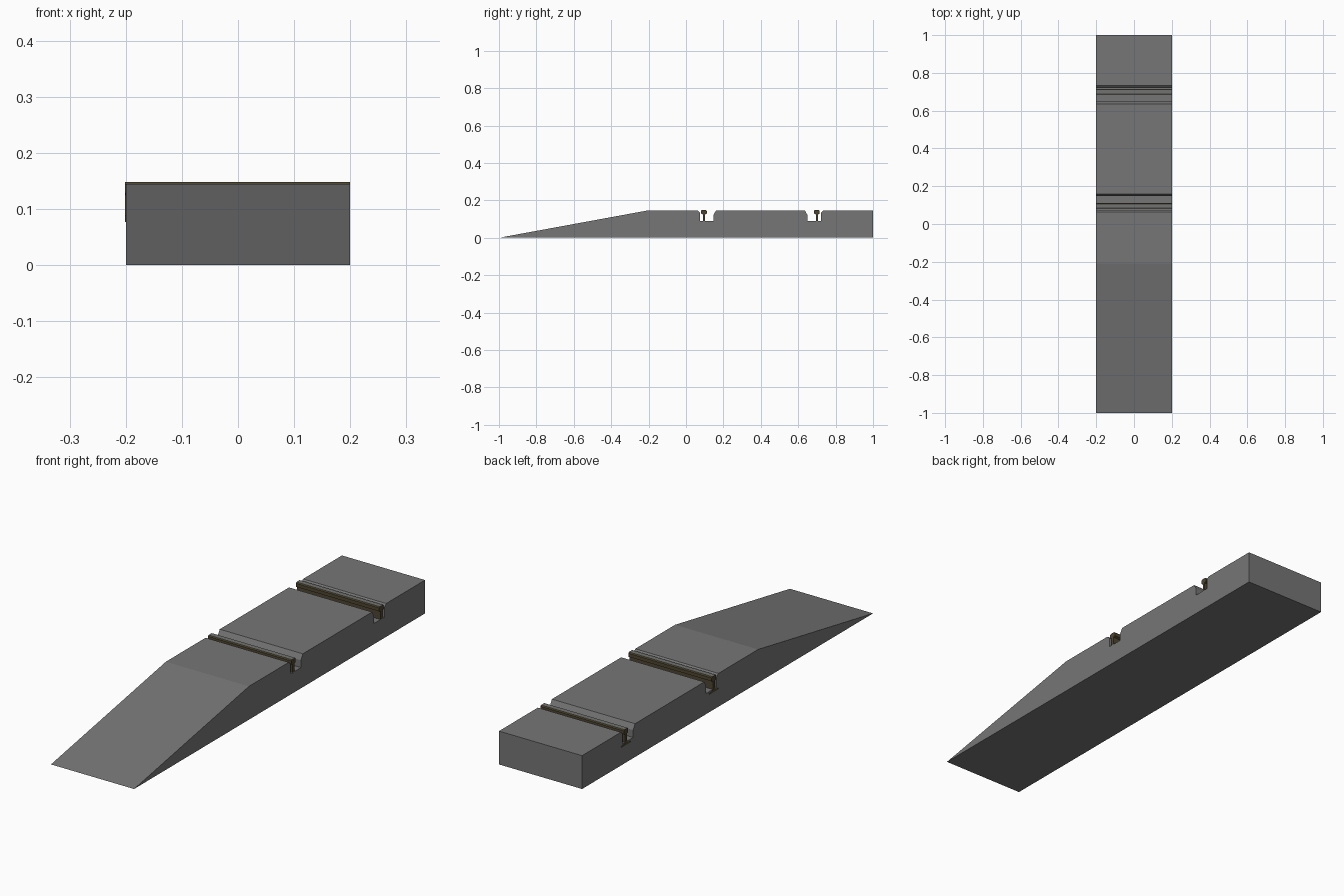
import bpy, bmesh

if "Cube" in bpy.data.objects:
    bpy.data.objects.remove(bpy.data.objects["Cube"])

def material(name, rgb):
    m = bpy.data.materials.new(name)
    m.diffuse_color = (*rgb, 1)
    m.use_nodes = True
    m.node_tree.nodes["Principled BSDF"].inputs["Base Color"].default_value = m.diffuse_color
    return m

concrete = material("grey concrete", (0.18, 0.18, 0.18))
rust = material("dark rusty steel", (0.075, 0.06, 0.03))
polished = material("worn rail top", (0.17, 0.17, 0.165))

def extrude(name, profile, x0, x1, mats):
    """Sweep a closed (y, z) profile along x."""
    bm = bmesh.new()
    face = bm.faces.new([bm.verts.new((x0, y, z)) for y, z in profile])
    new = bmesh.ops.extrude_face_region(bm, geom=[face])["geom"]
    verts = [v for v in new if isinstance(v, bmesh.types.BMVert)]
    bmesh.ops.translate(bm, vec=(x1 - x0, 0, 0), verts=verts)
    bmesh.ops.recalc_face_normals(bm, faces=bm.faces)
    me = bpy.data.meshes.new(name)
    bm.to_mesh(me)
    bm.free()
    for m in mats:
        me.materials.append(m)
    ob = bpy.data.objects.new(name, me)
    bpy.context.collection.objects.link(ob)
    return ob

MID, TOP, FLOOR = 0.398, 0.145, 0.09   # track centre line and heights

def mirror(points):
    return [(2 * MID - y, z) for y, z in reversed(points)]

# Ramp with two mirrored rail slots, chamfered wider on the inner side
slot = [(0.063, TOP), (0.075, 0.134), (0.075, FLOOR),
        (0.147, FLOOR), (0.147, 0.122), (0.16, TOP)]
ramp = [(-1, 0), (-0.21, TOP)] + slot + mirror(slot) + [(1, TOP), (1, 0)]
extrude("crossing_ramp", ramp, -0.2, 0.2, [concrete])

# Rails: foot, web and head, with a bright worn running surface
half = [(0.033, 0.077), (0.033, 0.081), (0.006, 0.089), (0.006, 0.125),
        (0.015, 0.129), (0.015, 0.144), (0.011, 0.148)]
for name, yc in (("front_rail", 0.096), ("back_rail", 2 * MID - 0.096)):
    profile = [(yc + y, z) for y, z in half] + [(yc - y, z) for y, z in reversed(half)]
    rail = extrude(name, profile, -0.2015, 0.2, [rust, polished])
    for p in rail.data.polygons:
        if p.normal.z > 0.9 and p.center.z > 0.14:
            p.material_index = 1
